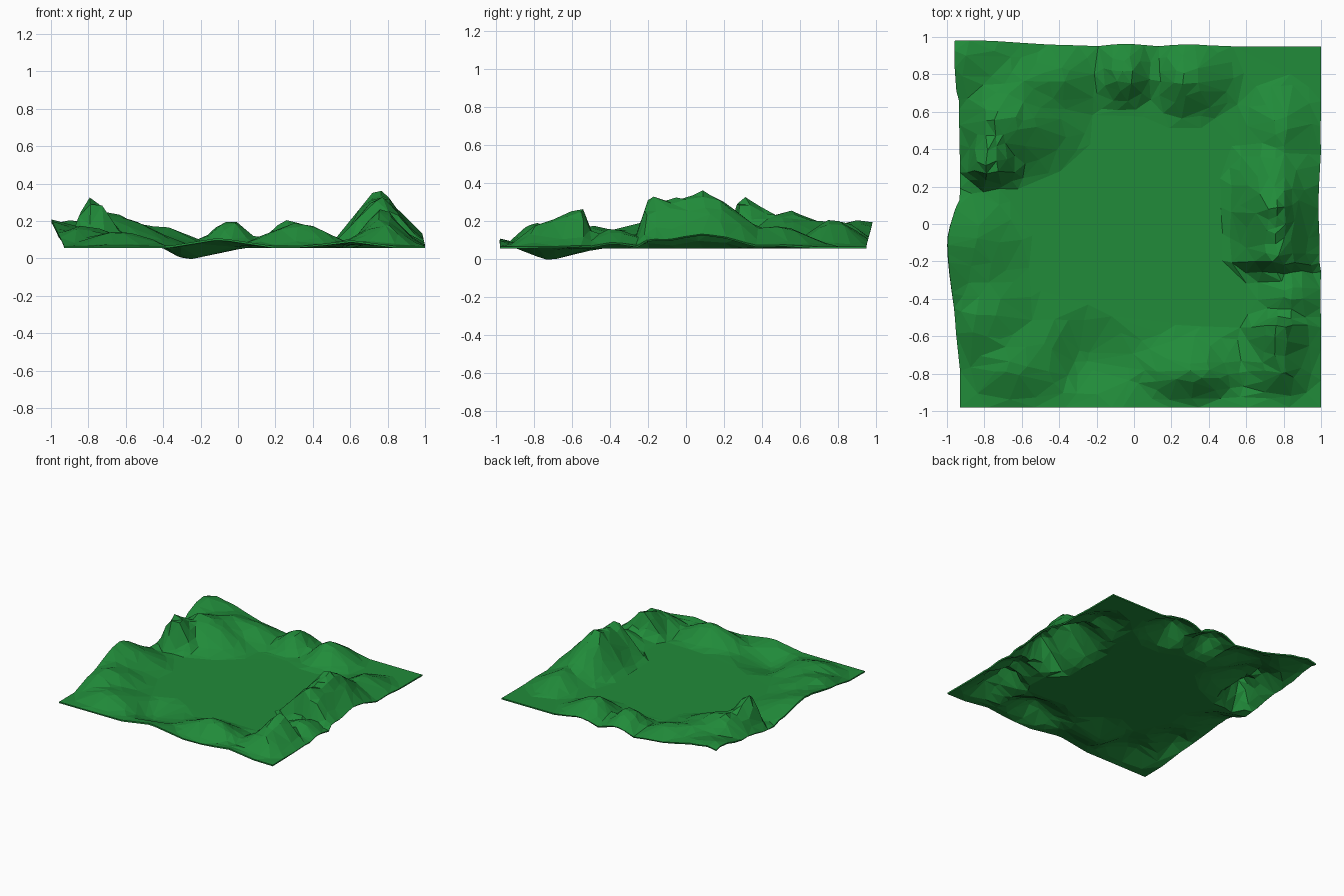
import bpy, bmesh, math, random
random.seed(4)

BASE, THICK, N = 0.066, 0.011, 40
X0, X1, Y0, Y1 = -0.93, 1.0, -0.98, 0.95

# Hills: x, y, height, then reach to left, right, front, back
HILLS = [
    (.75, .09, .295, .28, .34, .40, .45),     # right peak
    (.76, -.19, .265, .28, .30, .10, .45),    # right cliff
    (.76, -.05, .225, .27, .30, .25, .30),
    (.78, .50, .11, .22, .25, .45, .30),
    (.85, -.38, .10, .25, .20, .20, .20),
    (.77, -.55, .205, .20, .24, .40, .09),    # front right hills
    (.78, -.76, .12, .28, .22, .20, .25),
    (.33, -.80, .13, .36, .32, .17, .25),
    (.60, -.98, .03, .25, .25, .20, .20),
    (-.10, -.98, .04, .30, .30, .20, .20),
    (-.65, -.76, .08, .28, .36, .22, .35),    # front left rise
    (-1.0, -.10, .155, .20, .45, .65, .30),   # left bank
    (-.82, -.50, .11, .20, .35, .35, .40),
    (-.78, .29, .275, .14, .22, .10, .35),    # left peak
    (-.72, .55, .19, .30, .50, .35, .40),
    (-.88, .90, .14, .30, .60, .45, .30),     # back left corner
    (-.60, .74, .13, .30, .35, .30, .30),
    (-.42, .78, .11, .40, .32, .26, .25),
    (-.04, .79, .145, .22, .20, .19, .26),    # back hills
    (.27, .77, .145, .20, .32, .24, .26),
]
DIP = (-.27, -.72, -.061, .20, .32, .20, .28)


def mound(x, y, hill):
    cx, cy, h, left, right, front, back = hill
    dx, dy = x - cx, y - cy
    d = math.hypot(dx / (right if dx > 0 else left), dy / (back if dy > 0 else front))
    if d >= 1:
        return 0.0
    return h * 0.5 * (0.5 + 0.5 * math.cos(math.pi * d) + 1 - d)


def height(x, y):
    # soft maximum, so neighbouring hills run into each other
    return sum(mound(x, y, h) ** 5 for h in HILLS) ** 0.2


# Land sheet, jittered grid lifted into hills
bm = bmesh.new()
bmesh.ops.create_grid(bm, x_segments=N, y_segments=N, size=1)
for v in bm.verts:
    edge = v.is_boundary
    x = X0 + (v.co.x + 1) / 2 * (X1 - X0)
    y = Y0 + (v.co.y + 1) / 2 * (Y1 - Y0)
    if not edge:
        x += random.uniform(-.012, .012)
        y += random.uniform(-.012, .012)
    h = height(x, y)
    z = BASE + h * random.uniform(.96, 1.03) + mound(x, y, DIP)
    # Raised banks bulge past the straight border
    pull = .48 if y < .1 else .1 if y < .7 else .25
    x -= pull * h * max(0, 1 - (x - X0) / .2)
    x -= .22 * h * max(0, 1 - (X1 - x) / .2)
    y += .26 * h * max(0, 1 - (Y1 - y) / .2)
    v.co = (x, y, z)
bmesh.ops.triangulate(bm, faces=bm.faces[:])
mesh = bpy.data.meshes.new("terrain")
bm.to_mesh(mesh)
bm.free()
land = bpy.data.objects.new("terrain", mesh)
bpy.context.collection.objects.link(land)

# Simplify into irregular facets, then give the sheet a thickness
dec = land.modifiers.new("facets", 'DECIMATE')
dec.ratio = 0.25
sol = land.modifiers.new("thickness", 'SOLIDIFY')
sol.thickness = THICK
sol.offset = -1

# Grass green
mat = bpy.data.materials.new("grass")
mat.diffuse_color = (0.015, 0.26, 0.042, 1)
mesh.materials.append(mat)
